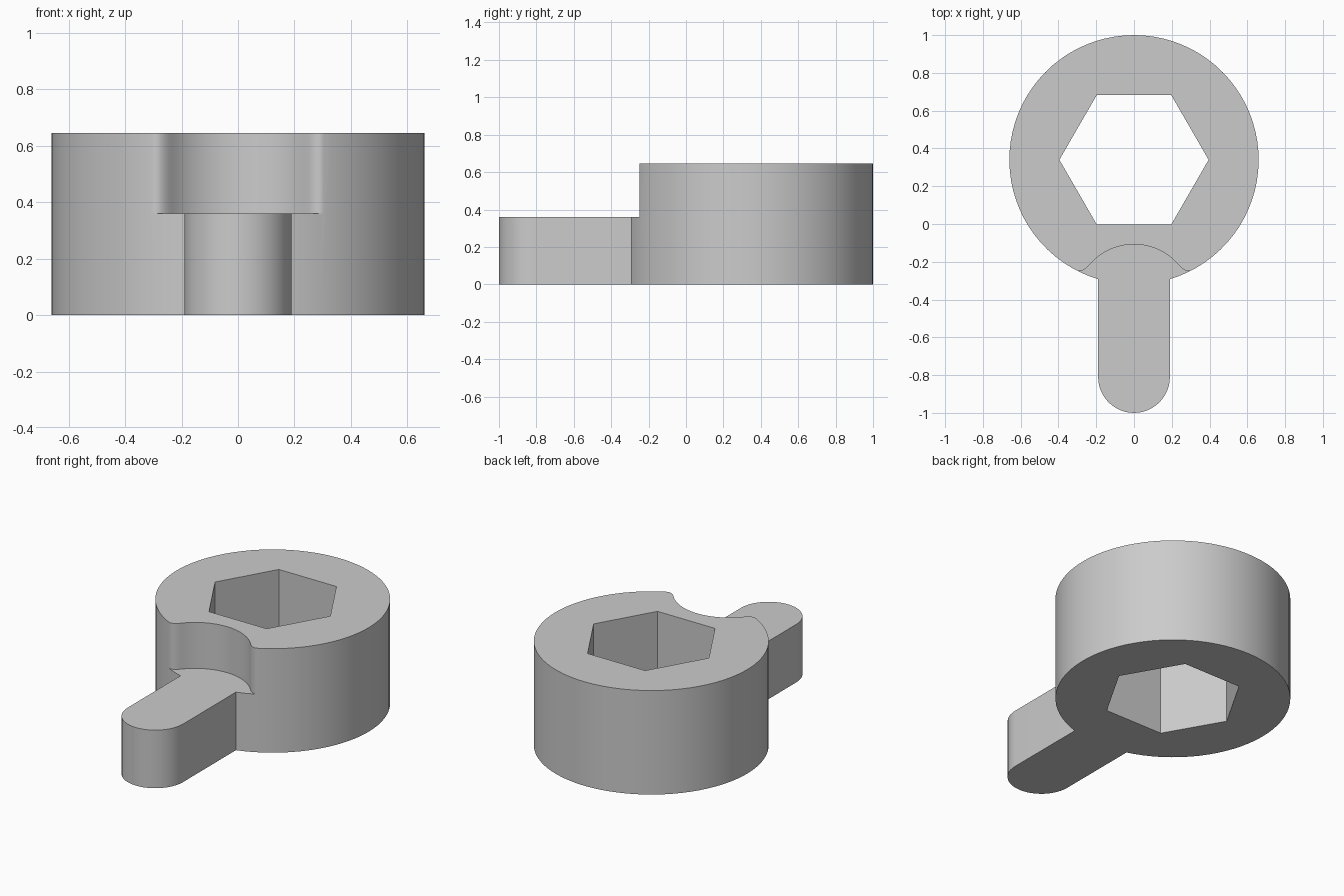
import bpy
import bmesh
from math import sin, cos, radians, asin, sqrt

if "Cube" in bpy.data.objects:
    bpy.data.objects.remove(bpy.data.objects["Cube"])

HEIGHT, LEDGE = 0.645, 0.36
HUB_Y, HUB_R = 0.34, 0.66
ARM_R = 0.19


def arc(cx, cy, r, start, end, steps):
    """Points along an arc, angles in degrees."""
    angles = [radians(start + (end - start) * i / steps) for i in range(steps + 1)]
    return [(cx + r * cos(a), cy + r * sin(a)) for a in angles]


def prism(name, outline, z0, z1):
    """Solid made by extruding a closed outline upward."""
    bm = bmesh.new()
    base = bm.faces.new([bm.verts.new((x, y, z0)) for x, y in outline])
    top = bmesh.ops.extrude_face_region(bm, geom=[base], use_keep_orig=True)
    verts = [v for v in top["geom"] if isinstance(v, bmesh.types.BMVert)]
    bmesh.ops.translate(bm, verts=verts, vec=(0, 0, z1 - z0))
    bmesh.ops.recalc_face_normals(bm, faces=bm.faces)
    mesh = bpy.data.meshes.new(name)
    bm.to_mesh(mesh)
    bm.free()
    obj = bpy.data.objects.new(name, mesh)
    bpy.context.collection.objects.link(obj)
    return obj


def cut(target, cutter):
    """Subtract the cutter, then discard it."""
    mod = target.modifiers.new("cut", "BOOLEAN")
    mod.operation, mod.solver, mod.object = "DIFFERENCE", "EXACT", cutter
    bpy.context.view_layer.objects.active = target
    bpy.ops.object.modifier_apply(modifier=mod.name)
    bpy.data.objects.remove(cutter)


# Round hub with the rounded arm in one outline
join = asin(ARM_R / HUB_R) * 180 / 3.14159265
outline = arc(0, HUB_Y, HUB_R, -90 + join, 270 - join, 72)
outline += arc(0, -1 + ARM_R, ARM_R, 180, 360, 24)
body = prism("hub_with_arm", outline, 0, HEIGHT)

# Scooped recess above the arm, with rounded lips where it meets the hub
start, ctrl, end = (0.235, -0.215), (0.275, -0.261), (0.305, -0.245)
lip = []
for i in range(9):
    t = i / 8
    lip.append(tuple((1 - t) ** 2 * a + 2 * t * (1 - t) * b + t * t * c
                     for a, b, c in zip(start, ctrl, end)))
scoop_y, scoop_r = -0.42, 0.312
half = asin(start[0] / scoop_r) * 180 / 3.14159265
right = lip[::-1]
left = [(-x, y) for x, y in lip]
scoop = arc(0, scoop_y, scoop_r, 90 - half, 90 + half, 24)[1:-1]
recess = [(-0.4, -1.1), (0.4, -1.1)] + right + scoop + left
cut(body, prism("recess_cutter", recess, LEDGE, 1))

# Hexagonal through hole
hexagon = arc(0, HUB_Y, 0.395, 0, 300, 5)
cut(body, prism("hex_cutter", hexagon, -0.2, 1))

# Plain grey finish
grey = bpy.data.materials.new("grey")
grey.use_nodes = True
colour = (0.6, 0.6, 0.6, 1)
grey.diffuse_color = colour
grey.node_tree.nodes["Principled BSDF"].inputs["Base Color"].default_value = colour
body.data.materials.clear()
body.data.materials.append(grey)
for face in body.data.polygons:
    face.material_index = 0

bpy.ops.object.select_all(action="DESELECT")
body.select_set(True)
bpy.context.view_layer.objects.active = body
bpy.ops.object.shade_smooth_by_angle(angle=radians(30))
